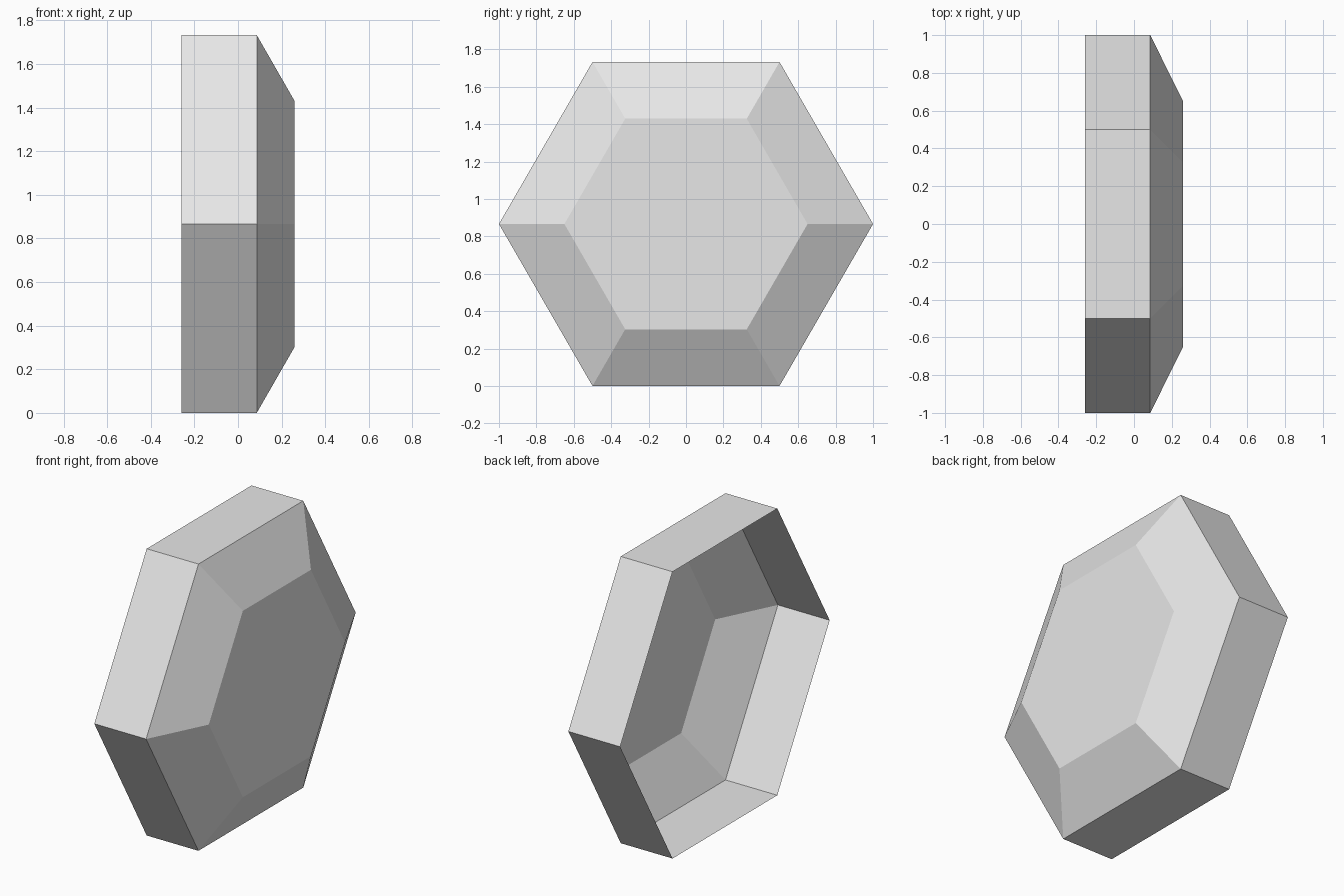
import bpy
import bmesh
from math import cos, sin, pi

cube = bpy.data.objects.get("Cube")
if cube:
    bpy.data.objects.remove(cube, do_unlink=True)

SIDES = 6
CENTRE_Z = sin(pi / 3)
# Profile along x: open rim, shoulder, edge of the cap (x, radius)
PROFILE = [(-0.26, 1.0), (0.086, 1.0), (0.26, 0.65)]


def make_material(name, colour):
    mat = bpy.data.materials.new(name)
    mat.use_nodes = True
    mat.diffuse_color = colour
    mat.node_tree.nodes["Principled BSDF"].inputs["Base Color"].default_value = colour
    return mat


def ring(bm, x, radius):
    angles = [2 * pi * i / SIDES for i in range(SIDES)]
    return [bm.verts.new((x, radius * cos(a), CENTRE_Z + radius * sin(a))) for a in angles]


# Hollow hexagonal shell: straight band, sloped shoulder, flat cap, open back
bm = bmesh.new()
rings = [ring(bm, x, r) for x, r in PROFILE]
for low, high in zip(rings, rings[1:]):
    for i in range(SIDES):
        j = (i + 1) % SIDES
        bm.faces.new((low[i], low[j], high[j], high[i]))
bm.faces.new(rings[-1])

mesh = bpy.data.meshes.new("hexagonal_shell")
bm.to_mesh(mesh)
bm.free()
mesh.materials.append(make_material("light grey", (0.8, 0.8, 0.8, 1.0)))
shell = bpy.data.objects.new("hexagonal_shell", mesh)
bpy.context.collection.objects.link(shell)
